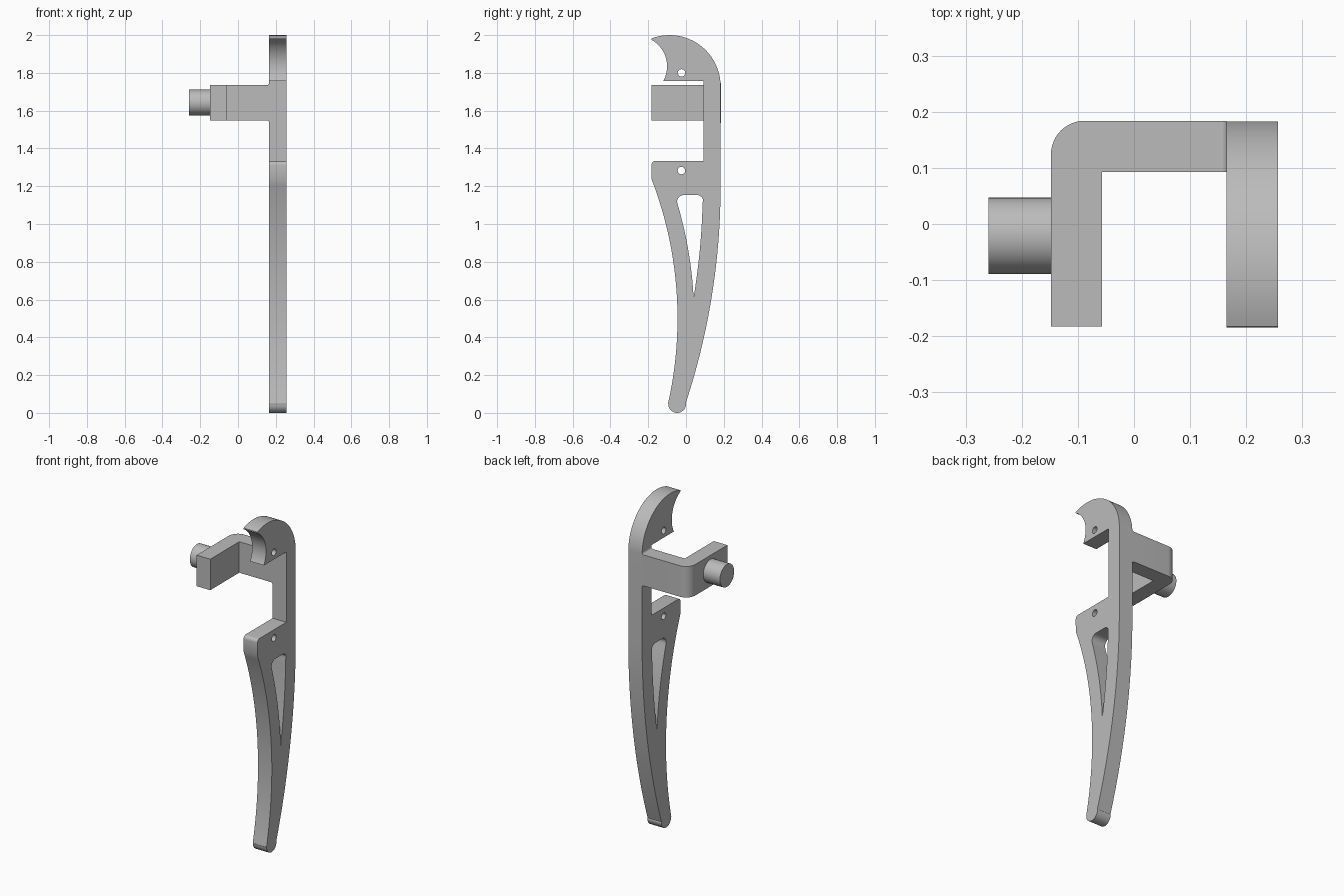
import bpy, bmesh, math
from mathutils import Vector

old = bpy.data.objects.get("Cube")
if old:
    bpy.data.objects.remove(old, do_unlink=True)

grey = bpy.data.materials.new("plain grey")
grey.use_nodes = True
colour = (0.5, 0.5, 0.5, 1)
grey.diffuse_color = colour
grey.node_tree.nodes["Principled BSDF"].inputs["Base Color"].default_value = colour


def arc(u, v, r, start, end, n=12):
    """Points along a circular arc, angles in degrees."""
    angles = [math.radians(start + (end - start) * i / n) for i in range(n + 1)]
    return [(u + r * math.cos(a), v + r * math.sin(a)) for a in angles]


def circle(u, v, r, n):
    return arc(u, v, r, 0, 360, n)[:-1]


def prism(name, loops, axis, low, high):
    """Extrude an outline, with any holes after it, along one axis."""
    place = {"x": lambda u, v: (low, u, v),
             "y": lambda u, v: (u, low, v),
             "z": lambda u, v: (u, v, low)}[axis]
    along = Vector([(high - low) * (axis == a) for a in "xyz"])
    bm = bmesh.new()
    edges = []
    for loop in loops:
        verts = [bm.verts.new(place(u, v)) for u, v in loop]
        edges += [bm.edges.new((a, b)) for a, b in zip(verts, verts[1:] + verts[:1])]
    bmesh.ops.triangle_fill(bm, edges=edges, use_beauty=True, normal=along.normalized())
    made = bmesh.ops.extrude_face_region(bm, geom=bm.faces[:], use_keep_orig=True)
    top = [g for g in made["geom"] if isinstance(g, bmesh.types.BMVert)]
    bmesh.ops.translate(bm, verts=top, vec=along)
    bmesh.ops.recalc_face_normals(bm, faces=bm.faces)
    mesh = bpy.data.meshes.new(name)
    bm.to_mesh(mesh)
    bm.free()
    mesh.materials.append(grey)
    obj = bpy.data.objects.new(name, mesh)
    bpy.context.collection.objects.link(obj)
    bpy.ops.object.select_all(action="DESELECT")
    obj.select_set(True)
    bpy.context.view_layer.objects.active = obj
    bpy.ops.object.shade_smooth_by_angle(angle=math.radians(30))
    return obj


# Lever plate: hooked head, open notch and long curved tail
outline = (
    arc(-0.087, 1.73, 0.27, 0, 110.8, 28)            # rounded head
    + arc(-0.26, 1.835, 0.16, 61.7, -29, 16)         # hook mouth
    + [(0.093, 1.757), (0.093, 1.333)]               # notch
    + arc(-0.163, 1.313, 0.02, 90, 180, 6)
    + arc(-2.095, 0.5, 2.05, 21.1, -12.7, 32)        # front of tail
    + arc(-0.047, 0.047, 0.047, 180, 360, 16)        # rounded tip
    + arc(-3.487, 1.2, 3.67, -18.25, 0, 32)          # back of tail
)
slot = (
    arc(-2.095, 0.5, 2.138, 2.9, 16.3, 16)
    + arc(-0.012, 1.118, 0.035, 185, 90, 8)
    + arc(0.06, 1.123, 0.03, 90, 5, 8)
    + arc(-3.487, 1.2, 3.576, -1.4, -9.4, 16)
)
pin_holes = [circle(-0.024, z, 0.02, 16) for z in (1.80, 1.283)]
prism("lever_plate", [outline, slot] + pin_holes, "x", 0.165, 0.257)

# L-shaped side bracket with a rounded outer corner
bracket = ([(0.165, 0.093), (0.165, 0.184)]
           + arc(-0.088, 0.124, 0.06, 90, 180, 12)
           + [(-0.148, -0.183), (-0.057, -0.183), (-0.057, 0.093)])
prism("side_bracket", [bracket], "z", 1.548, 1.735)

# Small fillets where the bracket meets the plate
for name, z, side in (("upper_fillet", 1.735, 1), ("lower_fillet", 1.548, -1)):
    curve = arc(0.153, z + side * 0.012, 0.012, -90 * side, 0, 6)
    prism(name, [curve + [(0.165, z)]], "y", 0.093, 0.184)

# Round peg on the outside of the bracket
prism("round_peg", [circle(-0.021, 1.643, 0.068, 48)], "x", -0.259, -0.148)
